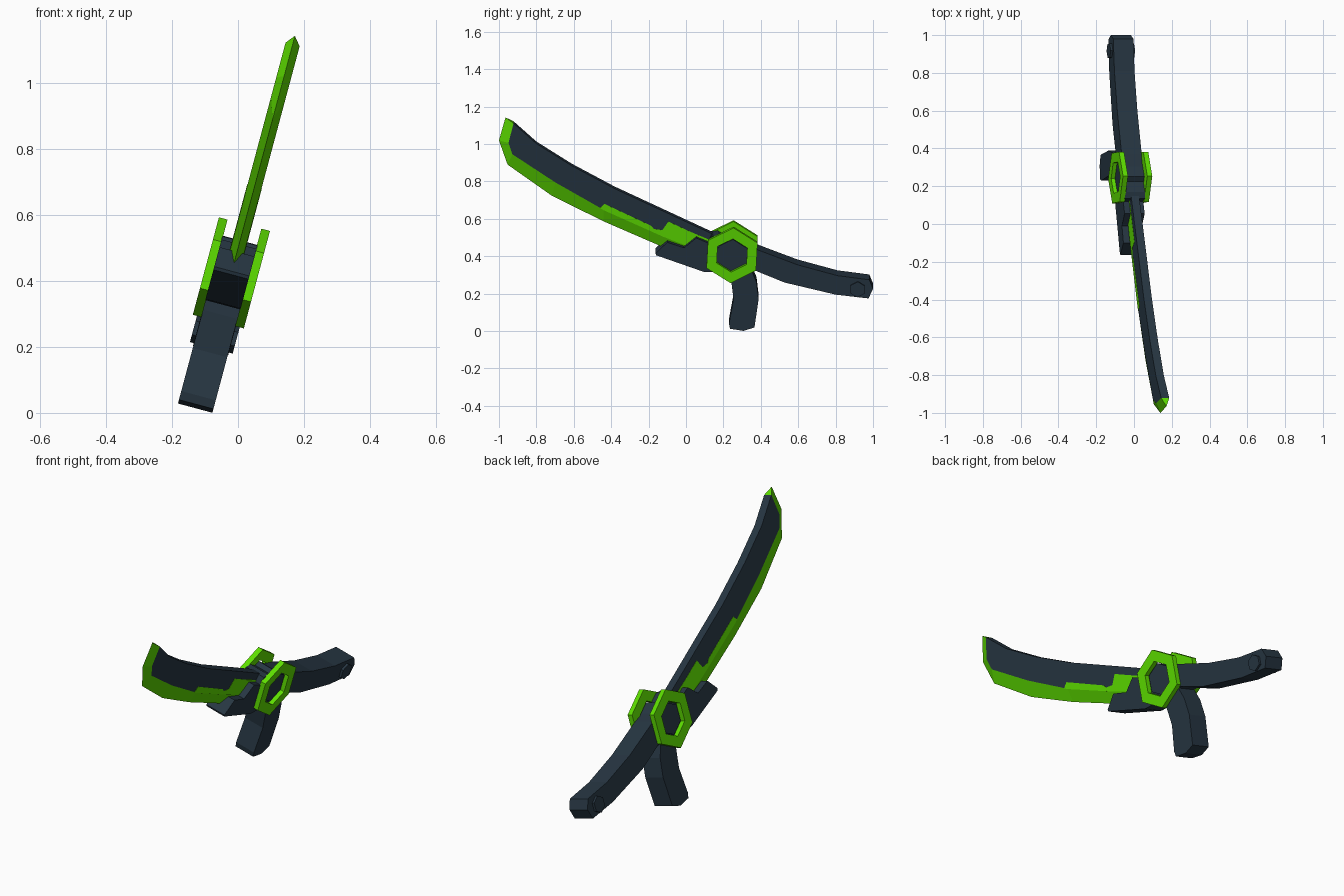
import bpy, bmesh, math
from mathutils import Matrix

if "Cube" in bpy.data.objects:
    bpy.data.objects.remove(bpy.data.objects["Cube"])

# The weapon is modelled upright in its own plane, then leaned over sideways
LEAN = Matrix.Translation((-0.02, 0, 0.424)) @ Matrix.Rotation(math.radians(15), 4, 'Y')
HALF = 0.055  # half width of handle, grip and guard


def material(name, rgb):
    m = bpy.data.materials.new(name)
    m.use_nodes = True
    m.diffuse_color = (*rgb, 1)
    bsdf = m.node_tree.nodes["Principled BSDF"]
    bsdf.inputs["Base Color"].default_value = (*rgb, 1)
    return m


slate = material("dark slate", (0.020, 0.037, 0.055))
green = material("bright green", (0.11, 0.73, 0.0))


def finish(name, bm, mats):
    bmesh.ops.recalc_face_normals(bm, faces=bm.faces)
    me = bpy.data.meshes.new(name)
    bm.to_mesh(me)
    bm.free()
    for m in mats:
        me.materials.append(m)
    ob = bpy.data.objects.new(name, me)
    bpy.context.scene.collection.objects.link(ob)
    ob.matrix_world = LEAN


def prism(name, outline, u0, u1, mat):
    """Extrude a side outline of (y, height) points across the width."""
    bm = bmesh.new()
    face = bm.faces.new([bm.verts.new((u0, y, w)) for y, w in outline])
    new = bmesh.ops.extrude_face_region(bm, geom=[face])["geom"]
    verts = [v for v in new if isinstance(v, bmesh.types.BMVert)]
    bmesh.ops.translate(bm, vec=(u1 - u0, 0, 0), verts=verts)
    finish(name, bm, [mat])


def hexagon(cy, cw, r, turn=3):
    angles = [math.radians(60 * i + turn) for i in range(6)]
    return [(cy + r * math.sin(a), cw + r * math.cos(a)) for a in angles]


def ring(name, u0, u1):
    bm = bmesh.new()
    loops = [[bm.verts.new((u, y, w)) for y, w in hexagon(0.246, 0, r)]
             for u, r in ((u0, 0.153), (u1, 0.153), (u1, 0.092), (u0, 0.092))]
    for k in range(4):
        a, b = loops[k], loops[(k + 1) % 4]
        for i in range(6):
            j = (i + 1) % 6
            bm.faces.new((a[i], a[j], b[j], b[i]))
    finish(name, bm, [green])


# Blade: flat sides, flat spine and a wedge-shaped green cutting edge
T = 0.022
edge = [(-.965, .743), (-1.0, .616), (-.954, .482), (-.719, .311),
        (-.441, .168), (-.12, .024), (.17, -.097)]
bevel = [(-.922, .716), (-.949, .608), (-.928, .545), (-.698, .389),
         (-.441, .238), (-.12, .09), (.17, -.03)]
spine = [(-.80, .604), (-.612, .482), (-.382, .355), (.17, .09)]

bm = bmesh.new()
ridge = [bm.verts.new((0, y, w)) for y, w in edge]
sides = []
for s in (-T, T):
    b = [bm.verts.new((s, y, w)) for y, w in bevel]
    p = [bm.verts.new((s, y, w)) for y, w in spine]
    sides.append((b, [b[0]] + p))
    bm.faces.new(b + p[::-1])
    for i in range(len(edge) - 1):
        bm.faces.new((ridge[i], ridge[i + 1], b[i + 1], b[i])).material_index = 1
(b0, p0), (b1, p1) = sides
for i in range(len(p0) - 1):
    bm.faces.new((p0[i], p0[i + 1], p1[i + 1], p1[i]))
bm.faces.new((ridge[0], b0[0], b1[0])).material_index = 1
bm.faces.new((p0[-1], b0[-1], ridge[-1], b1[-1], p1[-1]))
finish("blade", bm, [slate, green])

# Stepped green pattern on both blade sides
steps = [(-.46, .248), (-.436, .271), (-.185, .149), (-.172, .132), (-.126, .126),
         (-.094, .173), (.02, .118), (.13, .07), (.13, -.012), (-.12, .088), (-.441, .236)]

# Guard block with a stepped front
block = [(-.163, .005), (-.10, .066), (-.01, .036), (.055, .09), (.12, .062), (.135, .10),
         (.17, .102), (.22, .072), (.37, .03), (.37, -.09), (.18, -.10),
         (.095, -.097), (-.16, -.005)]
prism("guard_block", block, -HALF, HALF, slate)

# Dark hub filling the guard rings
prism("guard_hub", hexagon(.246, 0, .084), -HALF - .006, HALF + .006, slate)

# Curved rear handle
handle = [(.37, .03), (.596, -.058), (.81, -.118), (.98, -.141), (1.0, -.19),
          (.976, -.244), (.80, -.223), (.527, -.156), (.37, -.09)]
prism("rear_handle", handle, -HALF, HALF, slate)

# Downward curved grip
grip = [(.24, -.05), (.24, -.13), (.254, -.25), (.230, -.385), (.235, -.412), (.307, -.424),
        (.366, -.405), (.388, -.25), (.377, -.155), (.335, -.05)]
prism("lower_grip", grip, -HALF + .001, HALF - .001, slate)

# Paired parts on each side
for side, s in (("left", 1), ("right", -1)):
    ring(side + "_guard_ring", s * (HALF - .002), s * 0.08)
    prism(side + "_handle_bolt", hexagon(.917, -.192, .043), s * (HALF - .005), s * 0.067, slate)
    prism(side + "_blade_pattern", steps, s * (T - .001), s * (T + .001), green)
